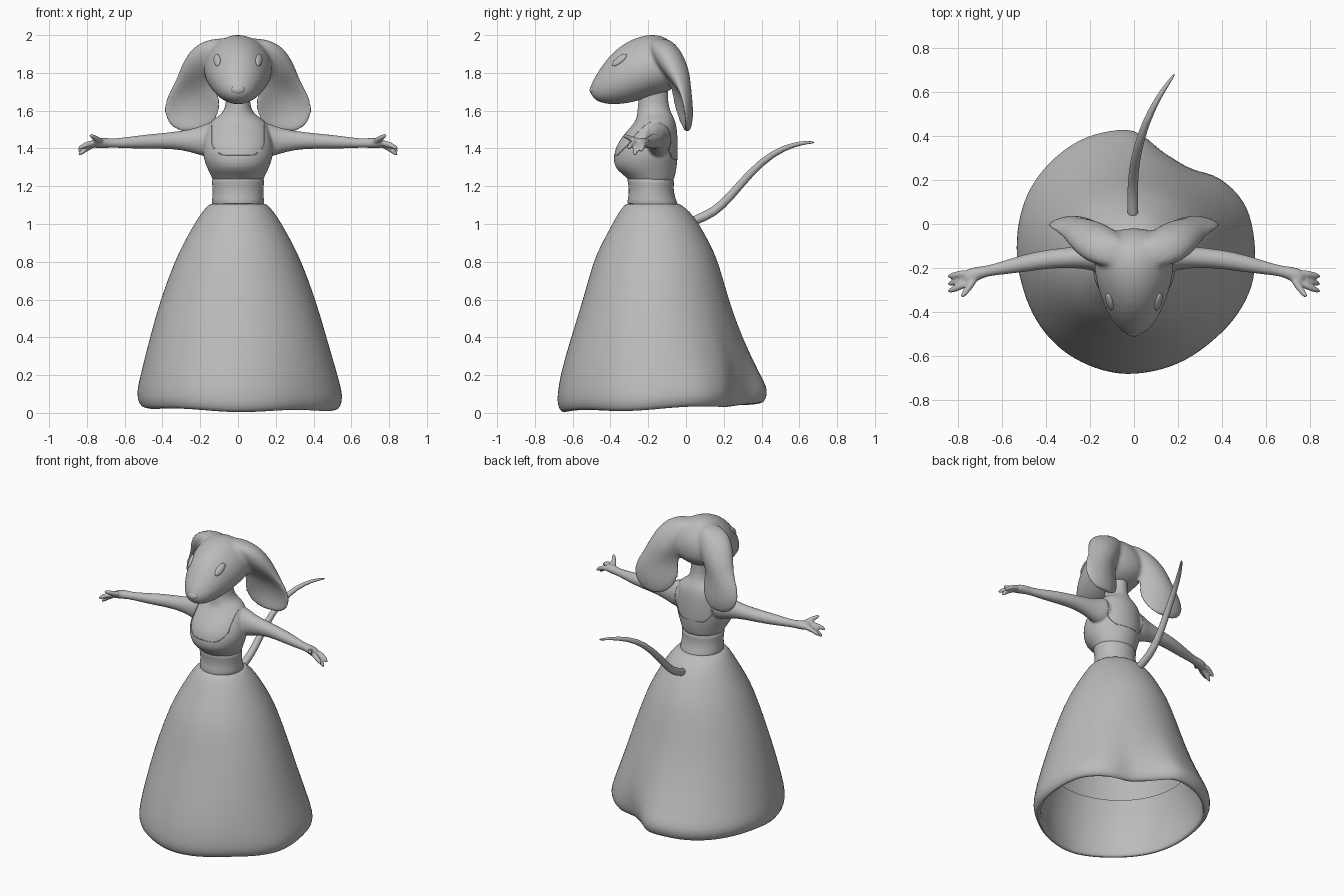
import bpy, bmesh, math
from mathutils import Vector, Matrix
from mathutils.bvhtree import BVHTree

if "Cube" in bpy.data.objects:
    bpy.data.objects.remove(bpy.data.objects["Cube"])

grey = bpy.data.materials.new("plain_grey")
grey.diffuse_color = (0.5, 0.5, 0.5, 1)
grey.use_nodes = True
grey.node_tree.nodes["Principled BSDF"].inputs["Base Color"].default_value = grey.diffuse_color


def activate(ob):
    bpy.ops.object.select_all(action='DESELECT')
    ob.select_set(True)
    bpy.context.view_layer.objects.active = ob


def skin_rings(name, rings, subdiv=1, angle=50, end_cap=True):
    """Bridge equal-length point rings into a smooth surface."""
    bm = bmesh.new()
    loops = [[bm.verts.new(p) for p in ring] for ring in rings]
    n = len(loops[0])
    for a, b in zip(loops, loops[1:]):
        for i in range(n):
            j = (i + 1) % n
            bm.faces.new((a[i], a[j], b[j], b[i]))
    bm.faces.new(loops[0])
    if end_cap:
        bm.faces.new(loops[-1])
    bmesh.ops.recalc_face_normals(bm, faces=bm.faces)
    me = bpy.data.meshes.new(name)
    bm.to_mesh(me)
    bm.free()
    me.materials.append(grey)
    ob = bpy.data.objects.new(name, me)
    bpy.context.collection.objects.link(ob)
    activate(ob)
    if subdiv:
        ob.modifiers.new("smooth", 'SUBSURF').levels = subdiv
        bpy.ops.object.modifier_apply(modifier="smooth")
    bpy.ops.object.shade_smooth_by_angle(angle=math.radians(angle))
    return ob


def fuse(name, parts, voxel, passes):
    """Melt overlapping closed parts into one continuous skin."""
    activate(parts[0])
    for p in parts:
        p.select_set(True)
    bpy.ops.object.join()
    ob = bpy.context.object
    ob.name = name
    m = ob.modifiers.new("melt", 'REMESH')
    m.mode, m.voxel_size, m.use_smooth_shade = 'VOXEL', voxel, True
    s = ob.modifiers.new("relax", 'SMOOTH')
    s.factor, s.iterations = .5, passes
    bpy.ops.object.modifier_apply(modifier="melt")
    bpy.ops.object.modifier_apply(modifier="relax")
    ob.data.materials.clear()
    ob.data.materials.append(grey)
    bpy.ops.object.shade_smooth()
    return ob


def angles(n):
    return [2 * math.pi * i / n for i in range(n)]


def sweep(name, path, n=12, subdiv=1):
    """Round tube through (x, y, z, radius) points."""
    pts = [Vector(p[:3]) for p in path]
    rings = []
    for i, p in enumerate(pts):
        d = pts[min(i + 1, len(pts) - 1)] - pts[max(i - 1, 0)]
        q = d.to_track_quat('Z', 'Y')
        r = path[i][3]
        rings.append([p + q @ Vector((r * math.cos(a), r * math.sin(a), 0)) for a in angles(n)])
    return skin_rings(name, rings, subdiv)


def stack(name, rows, n=32, tilt=0):
    """Horizontal ellipses from (z, half width, front y, back y), sloping down to the back by tilt."""
    return skin_rings(name, [[(rx * math.cos(a), (y0 + y1) / 2 + (y1 - y0) / 2 * math.sin(a),
                               z - tilt * (1 + math.sin(a))) for a in angles(n)] for z, rx, y0, y1 in rows])


# Skirt: ellipses that blend into an uneven hem, folded up inside
HEM = [(.548, -.07), (.505, .10), (.37, .222), (.24, .24), (.13, .32), (0, .432), (-.23, .392),
       (-.475, .16), (-.533, -.07), (-.505, -.29), (-.35, -.555), (-.05, -.683), (.07, -.673),
       (.35, -.535), (.535, -.29)]
CY = -.14
polar = sorted((math.atan2(y - CY, x) % (2 * math.pi), math.hypot(x, y - CY)) for x, y in HEM)
polar = [(polar[-1][0] - 2 * math.pi, polar[-1][1])] + polar + [(polar[0][0] + 2 * math.pi, polar[0][1])]


def hem_radius(a):
    for (a0, r0), (a1, r1) in zip(polar, polar[1:]):
        if a0 <= a <= a1:
            return r0 + (r1 - r0) * (a - a0) / (a1 - a0)


def skirt_ring(z, rx, yc, ry, w, inset=0):
    ring = []
    for a in angles(48):
        h = hem_radius(a) - inset
        x = (rx - inset) * math.cos(a) * (1 - w) + h * math.cos(a) * w
        y = (yc + (ry - inset) * math.sin(a)) * (1 - w) + (CY + h * math.sin(a)) * w
        lift = max(0, w - .6) * 2.5 * (.035 * (y + .66) + .006 * math.sin(5 * a) - .012 * x)
        ring.append((x, y, z + lift))
    return ring


SKIRT = [(1.112, .142, -.175, .137, 0), (1.10, .155, -.175, .15, 0), (1.07, .187, -.167, .185, 0),
         (1.0, .232, -.16, .23, 0), (.9, .288, -.16, .285, 0), (.8, .337, -.16, .333, 0),
         (.6, .412, -.16, .385, .0), (.4, .458, -.16, .44, .12), (.2, .497, -.15, .50, .55),
         (.1, .53, -.14, .54, .95), (.05, .53, -.14, .54, 1)]
outer = [skirt_ring(*r) for r in SKIRT]
fold = [skirt_ring(.006, .53, -.14, .54, 1, .02), skirt_ring(.009, .53, -.14, .54, 1, .05),
        skirt_ring(.06, .53, -.14, .54, 1, .045)]
lining = [skirt_ring(*r, .02) for r in (SKIRT[8], SKIRT[7])]
skin_rings("skirt", outer + fold + lining, 1, 60, end_cap=False)

# Waistband
stack("waistband", [(1.10, .138, -.315, -.035), (1.115, .140, -.311, -.042), (1.16, .135, -.303, -.06),
                    (1.20, .135, -.304, -.066), (1.242, .141, -.313, -.062), (1.25, .134, -.308, -.066)],
      tilt=.006)

# Bodice, chest and neck
body = [stack("torso", [(1.21, .128, -.295, -.07), (1.245, .138, -.31, -.06), (1.28, .156, -.362, -.052),
                        (1.32, .174, -.385, -.046), (1.37, .188, -.382, -.043), (1.42, .186, -.368, -.043),
                        (1.48, .172, -.325, -.045), (1.53, .157, -.278, -.052), (1.558, .128, -.262, -.062),
                        (1.578, .093, -.260, -.072), (1.61, .068, -.256, -.088), (1.67, .062, -.25, -.098),
                        (1.76, .07, -.26, -.085)])]

# Head: upright ellipses from the nose to the back of the skull
HEAD = [(-.508, .012, 1.695, 1.722), (-.497, .045, 1.67, 1.755), (-.46, .087, 1.641, 1.816),
        (-.40, .123, 1.631, 1.901), (-.32, .155, 1.635, 1.964), (-.24, .176, 1.655, 1.997),
        (-.16, .184, 1.678, 2.008), (-.09, .170, 1.70, 1.983), (-.045, .125, 1.735, 1.925),
        (-.018, .045, 1.785, 1.865)]
head = [skin_rings("head", [[(rx * math.cos(a) * (1 - .1 * math.sin(a)), y,
                              (z0 + z1) / 2 + (z1 - z0) / 2 * math.sin(a)) for a in angles(32)]
                            for y, rx, z0, z1 in HEAD])]


def ellipsoid(name, loc, normal, up, size):
    """Squashed ball: size is (width, height along up, depth along normal)."""
    z = Vector(normal).normalized()
    x = Vector(up).cross(z).normalized()
    m = Matrix((x, z.cross(x), z)).transposed()
    rings = [[Vector(loc) + m @ Vector((size[0] * math.cos(t) * math.cos(a), size[1] * math.cos(t) * math.sin(a),
                                        size[2] * math.sin(t))) for a in angles(20)]
             for t in (math.radians(d) for d in range(-85, 86, 17))]
    return skin_rings(name, rings, 0)


ellipsoid("nose", (0, -.494, 1.712), (0, -1, .1), (0, 0, 1), (.036, .024, .016))

# Ears: thick roots that thin into cups (z, centre x, centre y, half width, half thickness, cup)
EAR = [(1.985, .075, -.14, .065, .045, 0), (1.945, .125, -.120, .108, .076, 0),
       (1.88, .165, -.090, .115, .084, 0), (1.81, .196, -.055, .116, .074, .01),
       (1.75, .217, -.025, .118, .050, .03), (1.69, .237, .000, .137, .030, .05),
       (1.62, .245, .014, .155, .022, .05), (1.56, .247, .017, .146, .020, .04),
       (1.515, .248, .01, .107, .020, .02), (1.484, .25, .005, .06, .014, 0)]
FINGERS = [("thumb", (.715, -.235, 1.432), (.75, -.29, 1.45), (.787, -.338, 1.474)),
           ("index_finger", (.745, -.26, 1.43), (.80, -.29, 1.425), (.850, -.308, 1.395)),
           ("middle_finger", (.75, -.245, 1.425), (.805, -.262, 1.402), (.848, -.274, 1.36)),
           ("little_finger", (.74, -.22, 1.425), (.80, -.228, 1.42), (.850, -.240, 1.380))]
# Arm cross-sections (x, y, z, half depth, half height)
ARM = [(.07, -.155, 1.45, .06, .06), (.13, -.152, 1.450, .080, .096), (.17, -.15, 1.442, .068, .090),
       (.22, -.15, 1.440, .055, .070), (.30, -.152, 1.443, .047, .051), (.40, -.160, 1.440, .044, .042),
       (.50, -.178, 1.435, .041, .038), (.60, -.200, 1.430, .031, .029), (.67, -.214, 1.428, .024, .024),
       (.71, -.225, 1.430, .033, .029), (.75, -.24, 1.427, .040, .026), (.775, -.247, 1.424, .030, .019)]

for s, side in ((1, "left"), (-1, "right")):
    rings = []
    for z, cx, cy, w, t, cup in EAR:
        ring = []
        for a in angles(24):
            u = math.cos(a)
            ring.append((s * (cx + w * u), cy + t * math.sin(a) - cup * u * u + cup * .5 * u, z))
        rings.append(ring)
    head.append(skin_rings(side + "_ear", rings))
    ellipsoid(side + "_eye", (s * .111, -.353, 1.868), (s * .74, -.5, .45), (s * .25, .72, .66),
              (.022, .049, .012))
    body.append(skin_rings(side + "_arm", [[(s * x, y + ry * math.cos(a), z + rz * math.sin(a))
                                            for a in angles(16)] for x, y, z, ry, rz in ARM]))
    for name, a, b, c in FINGERS:
        body.append(sweep(side + "_" + name, [(s * p[0], p[1], p[2], r)
                                              for p, r in ((a, .019), (b, .017), (c, .012))], 10))

fuse("head_and_ears", head, .009, 18)
torso = fuse("torso_and_arms", body, .0065, 6)

# Neckline seams laid on the front and back of the torso
tm = bmesh.new()
tm.from_mesh(torso.data)
tree = BVHTree.FromBMesh(tm)
tm.free()
for label, side, low in (("front", -1, 1.365), ("back", 1, 1.34)):
    path = []
    for i in range(41):
        t = -1 + i / 20
        x = math.copysign(.14 * min(1, abs(t) * 1.5) ** .9, t)
        z = low + (1.54 - low) * max(0, (abs(t) - .35) / .65) ** 1.6
        hit = tree.ray_cast(Vector((x, side, z)), Vector((0, -side, 0)))[0]
        if hit:
            path.append((hit.x, hit.y, hit.z, .0025))
    sweep(label + "_neckline_seam", path, 6, 0)

# Tail
sweep("tail", [(-.005, .02, 1.01, .022), (-.005, .05, 1.02, .026), (-.006, .15, 1.062, .025),
               (-.003, .235, 1.145, .023), (.015, .34, 1.272, .021), (.052, .46, 1.378, .018),
               (.11, .575, 1.422, .013), (.155, .64, 1.432, .009), (.185, .682, 1.432, .005)], 14)
